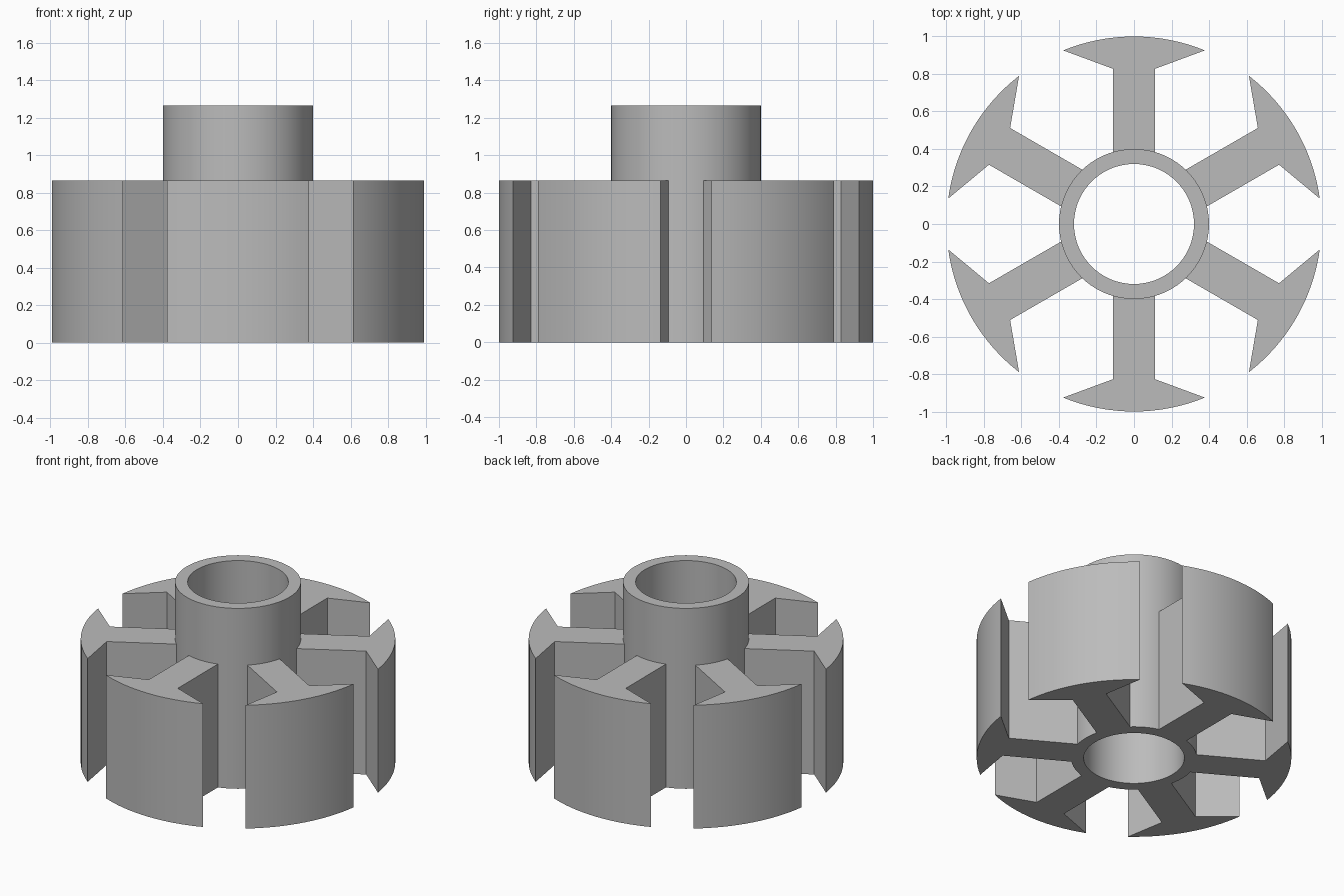
import bpy, bmesh, math

cube = bpy.data.objects.get("Cube")
if cube:
    bpy.data.objects.remove(cube, do_unlink=True)

HUB_R, BORE_R, HUB_H = 0.40, 0.32, 1.265
RIM_R, ARM_H, ARM_COUNT = 1.0, 0.865, 6
WEB_HALF, WEB_END = 0.113, 0.828
TIP_ANGLE = math.radians(22.2)

grey = bpy.data.materials.new("plain grey")
grey.use_nodes = True
colour = (0.5, 0.5, 0.5, 1)
grey.diffuse_color = colour
grey.node_tree.nodes["Principled BSDF"].inputs["Base Color"].default_value = colour


def arc(radius, start, end, steps):
    """Points on an arc, with angles measured from +y toward +x."""
    angles = [start + (end - start) * i / steps for i in range(steps + 1)]
    return [(radius * math.sin(a), radius * math.cos(a)) for a in angles]


def finish(name, bm):
    bmesh.ops.recalc_face_normals(bm, faces=bm.faces)
    mesh = bpy.data.meshes.new(name)
    bm.to_mesh(mesh)
    bm.free()
    mesh.materials.append(grey)
    obj = bpy.data.objects.new(name, mesh)
    bpy.context.collection.objects.link(obj)
    bpy.ops.object.select_all(action='DESELECT')
    obj.select_set(True)
    bpy.context.view_layer.objects.active = obj
    bpy.ops.object.shade_smooth_by_angle(angle=math.radians(25))
    return obj


# Hub tube: a rectangular section spun round the vertical axis
bm = bmesh.new()
section = [(BORE_R, 0), (HUB_R, 0), (HUB_R, HUB_H), (BORE_R, HUB_H)]
ring = [bm.verts.new((r, 0, z)) for r, z in section]
edges = [bm.edges.new((ring[i], ring[(i + 1) % 4])) for i in range(4)]
bmesh.ops.spin(bm, geom=ring + edges, cent=(0, 0, 0), axis=(0, 0, 1),
               angle=math.tau, steps=72, use_merge=True)
bmesh.ops.remove_doubles(bm, verts=bm.verts, dist=1e-4)
finish("hub_tube", bm)

# Arm profile: web from the hub, then an anchor-shaped head with a round rim
root_r = HUB_R - 0.004
root = math.asin(WEB_HALF / root_r)
profile = (arc(root_r, root, -root, 6)
           + [(-WEB_HALF, WEB_END)]
           + arc(RIM_R, -TIP_ANGLE, TIP_ANGLE, 16)
           + [(WEB_HALF, WEB_END)])

bm = bmesh.new()
face = bm.faces.new([bm.verts.new((x, y, 0)) for x, y in profile])
grown = bmesh.ops.extrude_face_region(bm, geom=[face], use_keep_orig=True)
top = [v for v in grown["geom"] if isinstance(v, bmesh.types.BMVert)]
bmesh.ops.translate(bm, verts=top, vec=(0, 0, ARM_H))
arm = finish("arm_1", bm)

# Remaining arms share the mesh
for i in range(1, ARM_COUNT):
    copy = arm.copy()
    copy.name = f"arm_{i + 1}"
    copy.rotation_euler.z = math.tau * i / ARM_COUNT
    bpy.context.collection.objects.link(copy)
